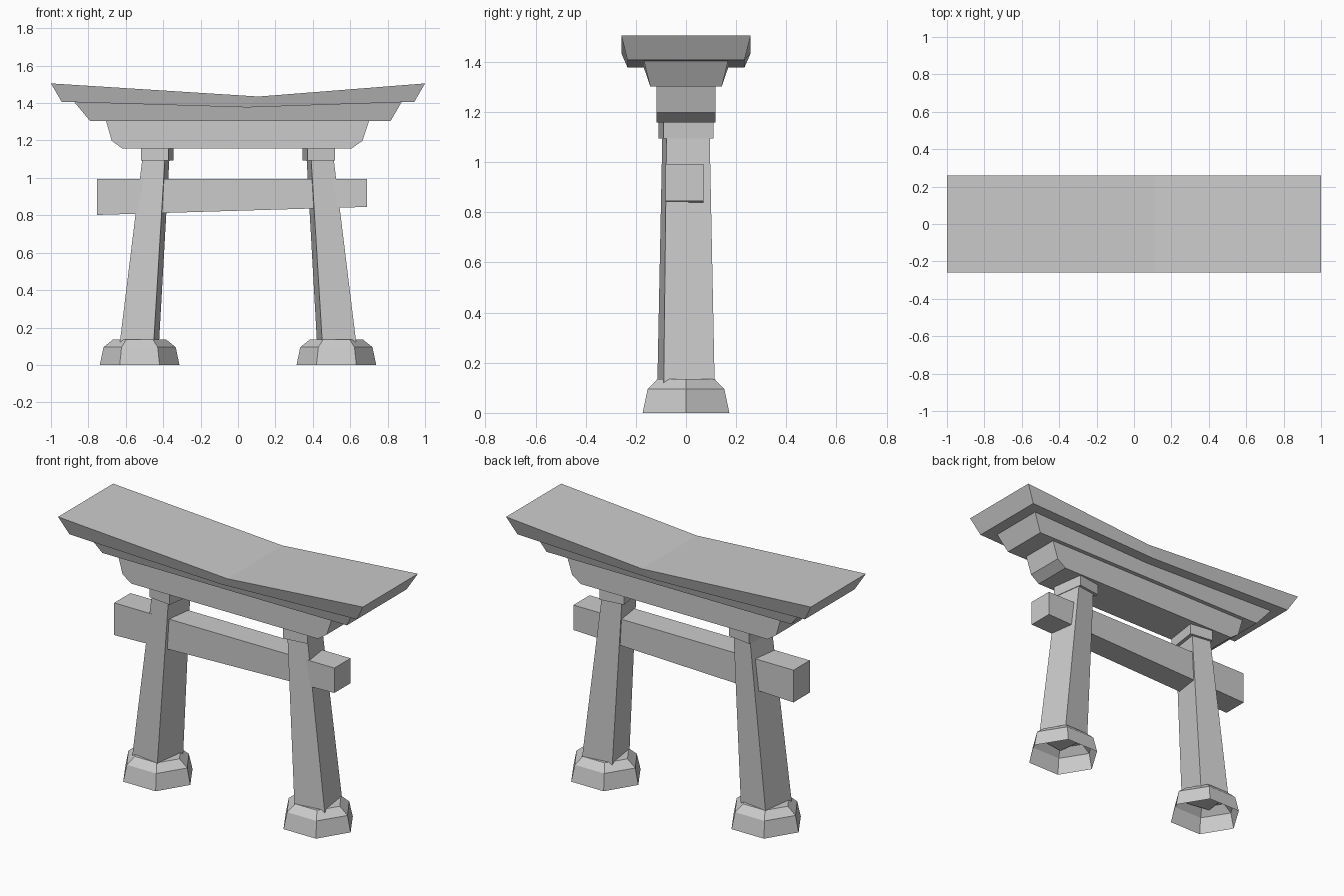
import bpy, bmesh, math

if "Cube" in bpy.data.objects:
    bpy.data.objects.remove(bpy.data.objects["Cube"])


def make(name, rings, cap_first=True, cap_last=True):
    """Skin a list of equal-length vertex rings into a flat-shaded object."""
    bm = bmesh.new()
    vr = [[bm.verts.new(p) for p in r] for r in rings]
    n = len(rings[0])
    for a, b in zip(vr, vr[1:]):
        for i in range(n):
            j = (i + 1) % n
            bm.faces.new((a[i], a[j], b[j], b[i]))
    if cap_first:
        bm.faces.new(vr[0][::-1])
    if cap_last:
        bm.faces.new(vr[-1])
    bmesh.ops.recalc_face_normals(bm, faces=bm.faces)
    # an open shell may be recalculated inside out: make its top face up
    top = max(bm.faces, key=lambda f: f.calc_center_median().z)
    if top.normal.z < -0.1:
        bmesh.ops.reverse_faces(bm, faces=bm.faces)
    me = bpy.data.meshes.new(name)
    bm.to_mesh(me)
    bm.free()
    ob = bpy.data.objects.new(name, me)
    bpy.context.collection.objects.link(ob)
    return ob


def beam(name, stations, hy_top, hy_bot, y=0.0):
    """Beam along x; each station is (x_top, z_top, x_bottom, z_bottom)."""
    return make(name, [[(xt, y - hy_top, zt), (xt, y + hy_top, zt),
                        (xb, y + hy_bot, zb), (xb, y - hy_bot, zb)]
                       for xt, zt, xb, zb in stations])


def rect(cx, z, w, d, turn):
    """Rectangle ring turned about z."""
    c, s = math.cos(turn), math.sin(turn)
    return [(cx + x * c - y * s, x * s + y * c, z)
            for x, y in ((-w / 2, -d / 2), (w / 2, -d / 2), (w / 2, d / 2), (-w / 2, d / 2))]


def hexagon(cx, z, rx, hy):
    """Hexagon ring with points along x."""
    return [(cx + rx * math.cos(k * math.pi / 3),
             hy * math.sin(k * math.pi / 3) / math.sin(math.pi / 3), z) for k in range(6)]


# Sagging roof slab and the layer beneath it
beam("roof", [(-1, 1.505, -0.943, 1.407), (0.11, 1.435, 0.05, 1.377),
              (1, 1.505, 0.943, 1.407)], 0.258, 0.233)
beam("roof_underlayer", [(-0.875, 1.405, -0.79, 1.303), (0.05, 1.377, 0.05, 1.303),
                         (0.875, 1.405, 0.815, 1.303)], 0.168, 0.143)

# Upper lintel: chamfered end profile extruded in y
profile = [(-0.705, 1.303), (-0.675, 1.198), (-0.62, 1.158),
           (0.608, 1.158), (0.665, 1.198), (0.7, 1.303)]
make("upper_lintel", [[(x, y, z) for x, z in profile] for y in (-0.118, 0.118)])

# Tie beam, tapering to the right
beam("tie_beam", [(-0.755, 0.993, -0.755, 0.802), (0.69, 0.993, 0.69, 0.845)],
     0.076, 0.076, -0.006)

# Pillars, collars and open-bottomed stone bases on both sides
for side, s in (("left", -1), ("right", 1)):
    t = s * math.radians(8)
    make(side + "_pillar", [rect(s * 0.527, 0.12, 0.183, 0.205, t),
                            rect(s * 0.434, 1.16, 0.118, 0.172, t)])
    make(side + "_collar", [rect(s * 0.431, 1.094, 0.147, 0.202, t),
                            rect(s * 0.431, 1.16, 0.147, 0.202, t)])
    make(side + "_base", [hexagon(s * 0.526, 0, 0.213, 0.173),
                          hexagon(s * 0.526, 0.095, 0.193, 0.153),
                          hexagon(s * 0.526, 0.136, 0.142, 0.113)], cap_first=False)
